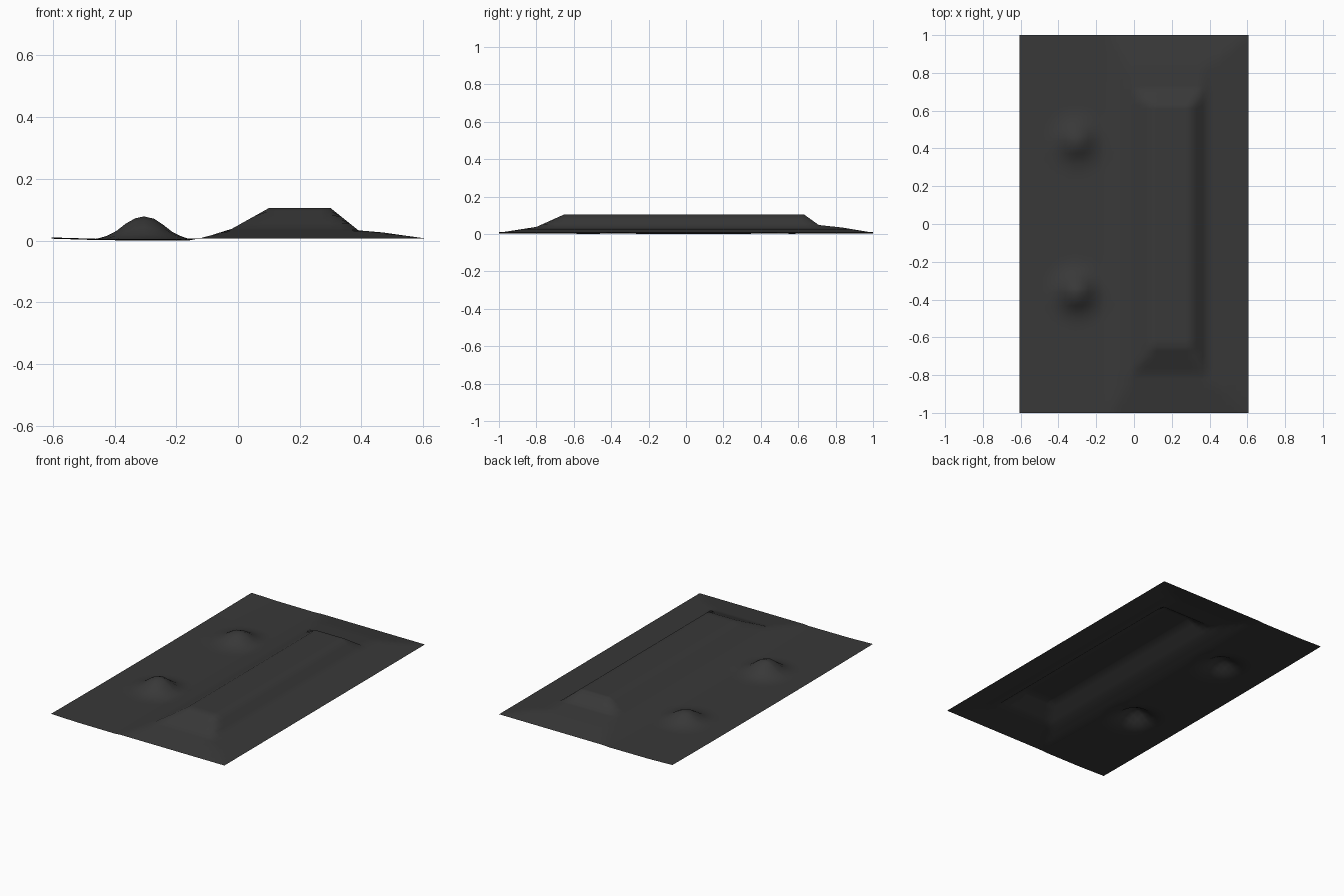
import bpy, math

if "Cube" in bpy.data.objects:
    bpy.data.objects.remove(bpy.data.objects["Cube"])

HALF_X, HALF_Y = 0.605, 1.0

# Profiles as (position, height) points
RIDGE_ACROSS = [(-0.16, 0.0), (-0.09, 0.018), (-0.02, 0.040), (0.10, 0.107),
                (0.30, 0.107), (0.39, 0.035), (0.47, 0.028), (0.605, 0.009)]
RIDGE_ALONG = [(-1, 0.009), (-0.8, 0.040), (-0.65, 0.107), (0.63, 0.107),
               (0.71, 0.050), (0.84, 0.036), (1, 0.009)]
GROUND = [(-0.605, 0.008), (-0.44, 0.003), (-0.16, 0.002), (0.0, 0.005), (0.605, 0.009)]
MOUND = [(0, 0.077), (0.04, 0.068), (0.10, 0.021), (0.14, 0.006), (0.18, 0.0)]
MOUNDS = [(-0.305, -0.36, 1.0), (-0.305, 0.44, 0.77)]


def profile(points, t):
    """Linear height along a profile."""
    if t <= points[0][0]:
        return points[0][1]
    for (a, ha), (b, hb) in zip(points, points[1:]):
        if t <= b:
            return ha + (hb - ha) * (t - a) / (b - a)
    return points[-1][1]


def height(x, y):
    ground = profile(GROUND, x) + 0.004 * y * y * (x < 0)
    ridge = min(profile(RIDGE_ACROSS, x), profile(RIDGE_ALONG, y))
    z = max(ground, ridge)
    for mx, my, scale in MOUNDS:
        z += scale * profile(MOUND, math.hypot(x - mx, y - my))
    return z


def stations(half, step, knots):
    """Even grid stations snapped onto the profile corners."""
    n = round(2 * half / step)
    s = [-half + 2 * half * i / n for i in range(n + 1)]
    for k in knots:
        i = min(range(len(s)), key=lambda j: abs(s[j] - k))
        s[i] = k
    return s


# Thin undulating ground sheet
xs = stations(HALF_X, 0.03, [p[0] for p in RIDGE_ACROSS] + [-HALF_X, -0.305])
ys = stations(HALF_Y, 0.03, [p[0] for p in RIDGE_ALONG] + [m[1] for m in MOUNDS])
nx = len(xs)
verts = [(x, y, height(x, y)) for y in ys for x in xs]
low = min(v[2] for v in verts)
verts = [(x, y, z - low) for x, y, z in verts]
faces = [(j * nx + i, j * nx + i + 1, (j + 1) * nx + i + 1, (j + 1) * nx + i)
         for j in range(len(ys) - 1) for i in range(nx - 1)]
mesh = bpy.data.meshes.new("ground_sheet")
mesh.from_pydata(verts, [], faces)
sheet = bpy.data.objects.new("ground_sheet", mesh)
bpy.context.collection.objects.link(sheet)
mesh.polygons.foreach_set("use_smooth", [True] * len(mesh.polygons))

# Dark grey surface
grey = bpy.data.materials.new("dark_grey")
grey.diffuse_color = (0.04, 0.04, 0.04, 1)
grey.use_nodes = True
grey.node_tree.nodes["Principled BSDF"].inputs["Base Color"].default_value = grey.diffuse_color
mesh.materials.append(grey)
mesh.update()
